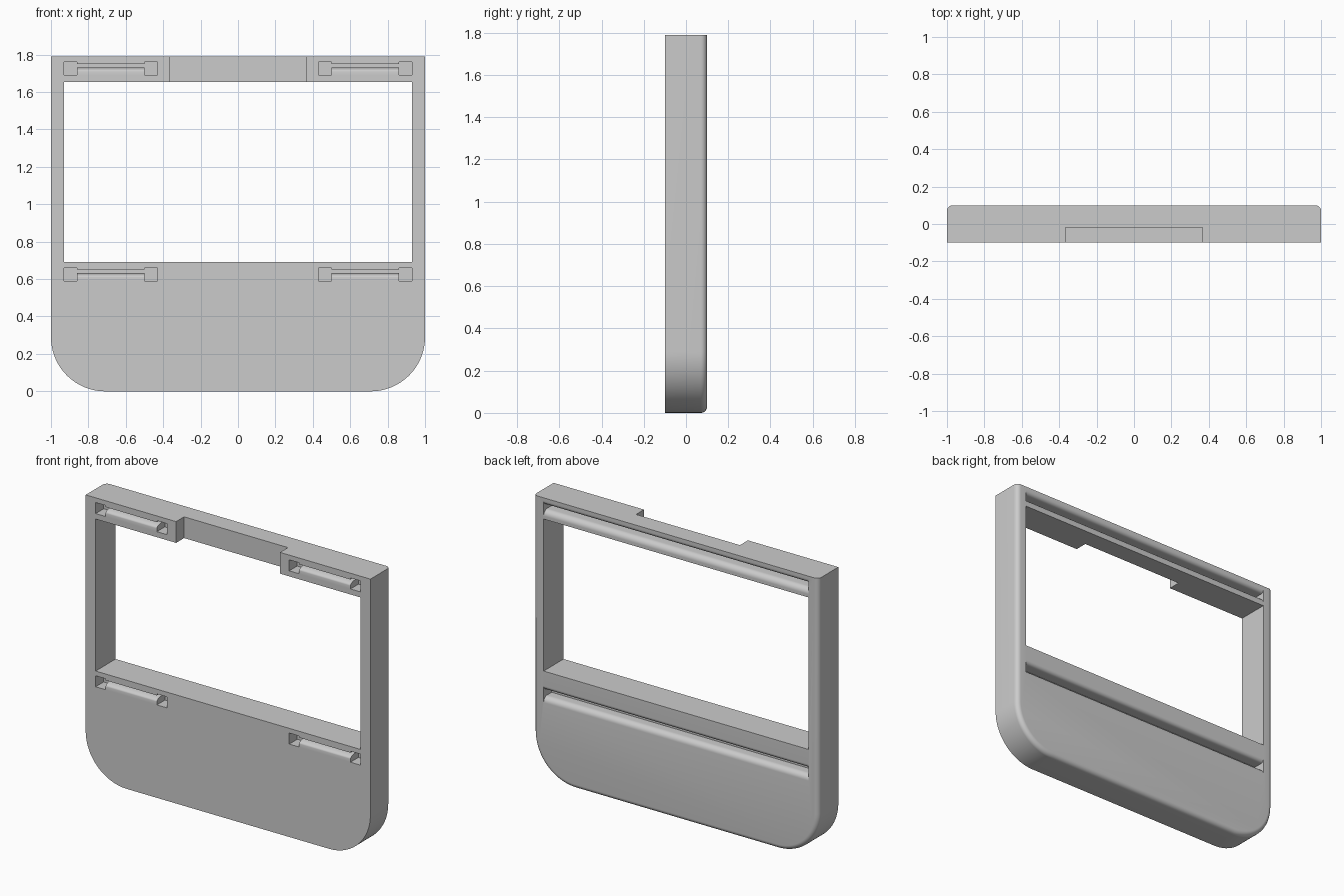
import bpy, bmesh
from math import sin, cos, pi

if "Cube" in bpy.data.objects:
    bpy.data.objects.remove(bpy.data.objects["Cube"])

TOP, R, FILLET = 1.79, 0.29, 0.03


def mesh_object(name, bm):
    bmesh.ops.recalc_face_normals(bm, faces=bm.faces[:])
    me = bpy.data.meshes.new(name)
    bm.to_mesh(me)
    bm.free()
    ob = bpy.data.objects.new(name, me)
    bpy.context.collection.objects.link(ob)
    return ob


def loft(name, rings):
    """Skin matching closed rings and cap both ends."""
    bm = bmesh.new()
    vs = [[bm.verts.new(p) for p in ring] for ring in rings]
    n = len(vs[0])
    for a, b in zip(vs, vs[1:]):
        for i in range(n):
            j = (i + 1) % n
            bm.faces.new((a[i], a[j], b[j], b[i]))
    bm.faces.new(vs[0])
    bm.faces.new(vs[-1])
    return mesh_object(name, bm)


def prism(name, profile, x0, x1):
    """Extrude a (y, z) profile along x."""
    return loft(name, [[(x, y, z) for y, z in profile] for x in (x0, x1)])


def box(name, x0, x1, y0, y1, z0, z1):
    return prism(name, [(y0, z0), (y1, z0), (y1, z1), (y0, z1)], x0, x1)


def outline(y, inset):
    """Panel outline: square top, rounded bottom corners."""
    r, c = R - inset, 1 - R
    pts = [(1 - inset, y, TOP)]
    for side, start in ((1, 0), (-1, pi / 2)):
        for i in range(25):
            t = start + i / 24 * pi / 2
            pts.append((side * c + r * cos(t), y, R - r * sin(t)))
    return pts + [(-1 + inset, y, TOP)]


def cut(ob, cutter):
    cutter.hide_render = True
    mod = ob.modifiers.new("cut", 'BOOLEAN')
    mod.operation = 'DIFFERENCE'
    mod.solver = 'EXACT'
    mod.object = cutter
    bpy.context.view_layer.objects.active = ob
    bpy.ops.object.modifier_apply(modifier=mod.name)
    bpy.data.objects.remove(cutter)


# panel with rounded back rim (not along the top)
rings = [outline(-0.1, 0)]
for i in range(9):
    t = i / 8 * pi / 2
    rings.append(outline(0.1 - FILLET + FILLET * sin(t), FILLET * (1 - cos(t))))
panel = loft("frame_panel", rings)

# window and front recess in the top bar
cut(panel, box("window_cutter", -0.93, 0.93, -0.3, 0.3, 0.69, 1.655))
cut(panel, box("recess_cutter", -0.365, 0.365, -0.3, -0.02, 1.6, 1.9))

# long back grooves with rounded lips
for zb, zt in ((0.49, 0.595), (1.675, 1.77)):
    low, up = 0.035, 0.025
    arc = [i / 8 * pi / 2 for i in range(9)]
    prof = [(0.15, zb)]
    prof += [(0.1 - low + low * cos(t), zb + low * sin(t)) for t in arc]
    prof += [(0.02, zb + low), (0.02, zt - up)]
    prof += [(0.1 - up + up * cos(t), zt - up * sin(t)) for t in reversed(arc)]
    prof += [(0.15, zt)]
    cut(panel, prism("groove_cutter", prof, -0.93, 0.93))

# four front slots: square ends joined by a narrow slot with a curved floor
for z in (0.59, 1.69):
    for x in (-0.93, 0.43):
        for e in (x, x + 0.43):
            cut(panel, box("slot_end_cutter", e, e + 0.07, -0.2, -0.02, z, z + 0.07))
        floor = [(-0.1 + 0.06 * (1 - cos(t)), z + 0.02 + 0.022 * sin(t))
                 for t in (i / 8 * pi / 2 for i in range(9))]
        prof = [(-0.2, z + 0.02)] + floor + [(-0.021, z + 0.042), (-0.021, z + 0.06), (-0.2, z + 0.06)]
        cut(panel, prism("slot_cutter", prof, x + 0.06, x + 0.44))

# smooth rounded areas, crisp edges
bpy.ops.object.select_all(action='DESELECT')
panel.select_set(True)
bpy.context.view_layer.objects.active = panel
bpy.ops.object.shade_smooth_by_angle(angle=0.5)
